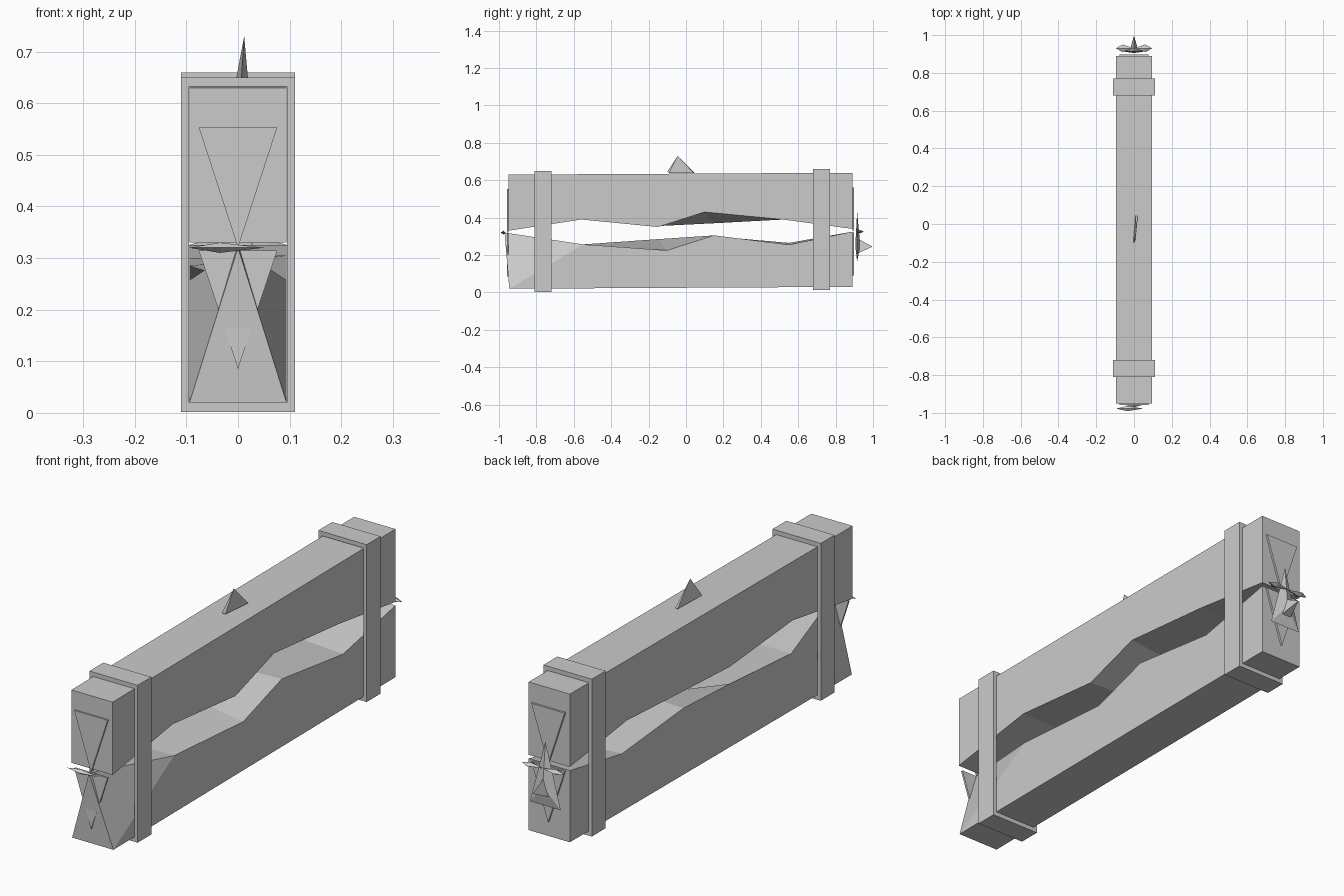
import bpy, bmesh

if "Cube" in bpy.data.objects:
    bpy.data.objects.remove(bpy.data.objects["Cube"])

W = 0.094


def make(name, verts, faces):
    me = bpy.data.meshes.new(name)
    me.from_pydata(verts, [], faces)
    bm = bmesh.new()
    bm.from_mesh(me)
    bmesh.ops.remove_doubles(bm, verts=bm.verts, dist=1e-5)
    bmesh.ops.recalc_face_normals(bm, faces=bm.faces)
    bm.to_mesh(me)
    bm.free()
    ob = bpy.data.objects.new(name, me)
    bpy.context.collection.objects.link(ob)
    return ob


def hull(name, points):
    """Convex solid around a few points."""
    me = bpy.data.meshes.new(name)
    bm = bmesh.new()
    for p in points:
        bm.verts.new(p)
    bmesh.ops.convex_hull(bm, input=bm.verts)
    bmesh.ops.recalc_face_normals(bm, faces=bm.faces)
    bm.to_mesh(me)
    bm.free()
    ob = bpy.data.objects.new(name, me)
    bpy.context.collection.objects.link(ob)
    return ob


def beam(name, left, right, flat0, flat1):
    """Beam between a flat outer side and a jagged inner edge per side."""
    n = len(left)
    verts = []
    for side, x in ((left, -W), (right, W)):
        verts += [(p[2] if len(p) > 2 else x, p[0], p[1]) for p in side]
        verts += [(x, *flat1), (x, *flat0)]
    m = n + 2
    faces = [list(range(m)), list(range(m, 2 * m))]
    faces += [(i, (i + 1) % m, m + (i + 1) % m, m + i) for i in range(m)]
    return make(name, verts, faces)


# Upper and lower jagged beams
beam("upper_beam",
     [(-.95, .33), (-.56, .39), (-.15, .355), (.15, .37), (.52, .39), (.89, .34)],
     [(-.95, .33), (-.56, .39), (-.15, .35), (.10, .43), (.52, .39), (.89, .34)],
     (-.95, .63), (.89, .64))

# Lower beam: the front end narrows to a ridge at the top
lower_l = [(-.55, .257), (-.15, .285), (.15, .30), (.55, .265), (.89, .325)]
lower_r = [(-.55, .257), (-.10, .225), (.15, .305), (.55, .255), (.89, .325)]
lv = [(-W, y, z) for y, z in lower_l] + [(-W, .89, .03), (-W, -.945, .02)]
rv = [(W, y, z) for y, z in lower_r] + [(W, .89, .03), (W, -.945, .02)]
tip = 14
faces = [[0, 1, 2, 3, 4, 5, 6], [7, 8, 9, 10, 11, 12, 13]]
faces += [(i, i + 1, i + 8, i + 7) for i in range(6)]
faces += [(tip, 6, 13), (tip, 0, 6), (tip, 7, 13), (tip, 0, 7)]
make("lower_beam", lv + rv + [(0, -.97, .32)], faces)


# Strap rings around both beams
def strap(name, y0, y1, z0, z1):
    loops = []
    for y in (y0, y1):
        for x, a, b in ((.11, z0, z1), (W + .001, z0 + .018, z1 - .018)):
            loops.append([(-x, y, a), (x, y, a), (x, y, b), (-x, y, b)])
    verts = sum(loops, [])
    faces = []
    for a, b in ((0, 4), (4, 12), (12, 8), (8, 0)):
        for i in range(4):
            j = (i + 1) % 4
            faces.append((a + i, a + j, b + j, b + i))
    return make(name, verts, faces)


strap("front_strap", -.81, -.72, .002, .65)
strap("back_strap", .68, .77, .012, .66)


# Thin triangular end plates
def plate(name, y, half, z_base, z_tip, t=.004):
    hull(name, [(x, y + s, z) for s in (-t, t)
                for x, z in ((-half, z_base), (half, z_base), (0, z_tip))])


plate("front_upper_plate", -.953, .076, .553, .32)
plate("front_lower_plate", -.953, .076, .315, .085)
plate("back_upper_plate", .894, .076, .56, .33)
plate("back_lower_plate", .894, .076, .32, .09)


# Faceted darts across the end gaps
def dart(name, x0, xm, x1, y, z, r):
    hull(name, [(x0, y, z), (x1, y, z), (xm, y - r, z), (xm, y + r, z),
                (xm, y, z - .01), (xm, y, z + .01)])


dart("front_dart", -.095, -.035, .05, -.977, .32, .014)
for s in (-1, 1):
    dart("back_dart", s * .097, s * .06, 0, .93, .325, .02)

# Back pendant with a short spike
hull("back_pendant", [(0, .915, .43), (-.07, .915, .165), (.07, .915, .165),
                      (0, .932, .25), (0, .905, .25)])
hull("pendant_spike", [(0, .997, .245), (-.022, .922, .21), (.022, .922, .21),
                       (0, .922, .285)])

# Fin on top
hull("top_fin", [(.012, -.045, .73), (-.004, -.10, .645), (.006, -.09, .64),
                 (.008, .045, .64), (.02, .04, .64)])
